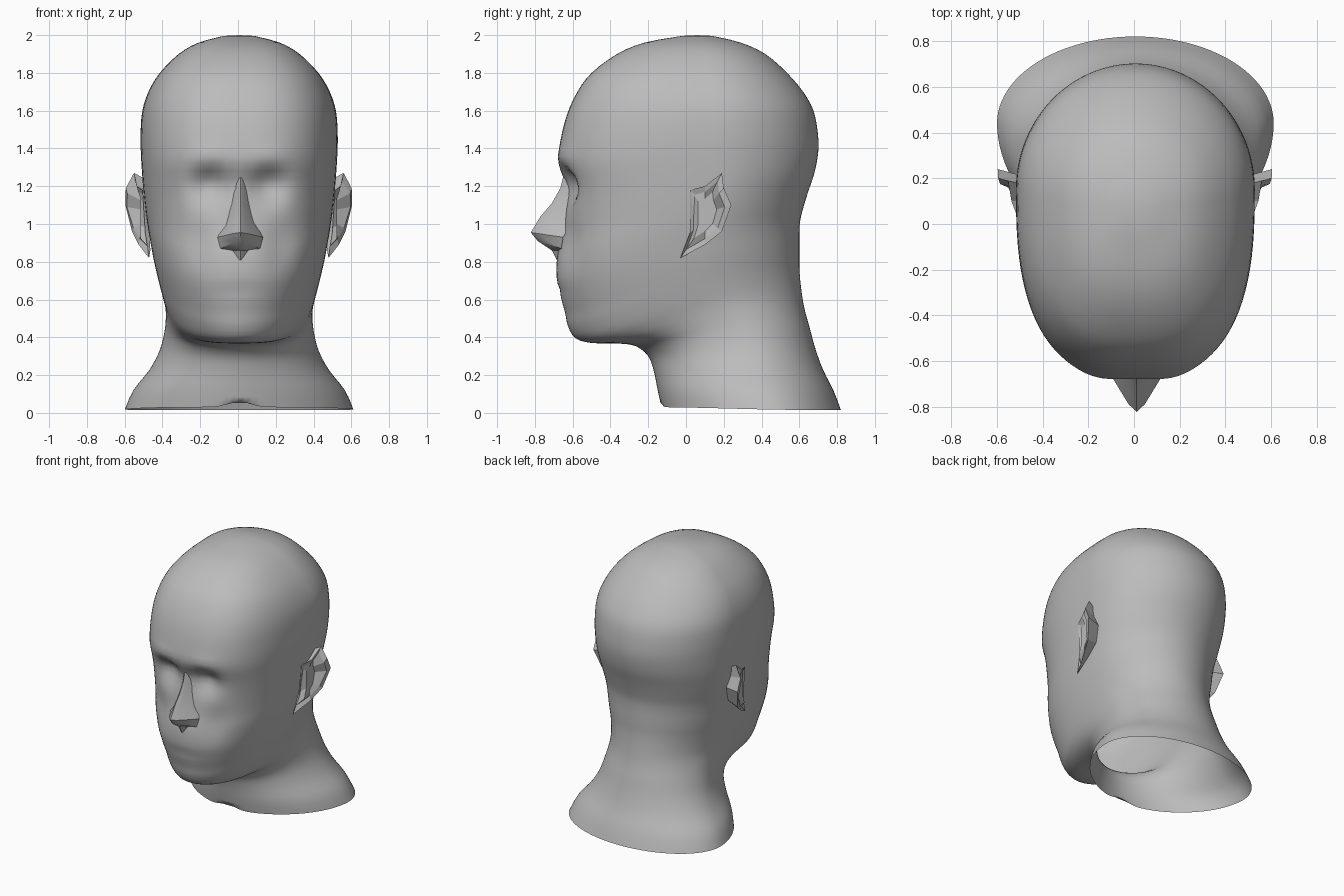
import bpy, bmesh, math
from mathutils import Vector

if "Cube" in bpy.data.objects:
    bpy.data.objects.remove(bpy.data.objects["Cube"])

grey = bpy.data.materials.new("plain_grey")
grey.diffuse_color = (0.5, 0.5, 0.5, 1)
grey.use_nodes = True
grey.node_tree.nodes["Principled BSDF"].inputs["Base Color"].default_value = grey.diffuse_color


def make(name, verts, faces, smooth):
    me = bpy.data.meshes.new(name)
    me.from_pydata(verts, [], faces)
    bm = bmesh.new()
    bm.from_mesh(me)
    bmesh.ops.recalc_face_normals(bm, faces=bm.faces)
    for f in bm.faces:
        f.smooth = smooth
    bm.to_mesh(me)
    bm.free()
    me.materials.append(grey)
    ob = bpy.data.objects.new(name, me)
    bpy.context.collection.objects.link(ob)
    return ob


def grid_faces(rows, cols, closed):
    n = cols if closed else cols - 1
    return [(r * cols + c, r * cols + (c + 1) % cols,
             (r + 1) * cols + (c + 1) % cols, (r + 1) * cols + c)
            for r in range(rows - 1) for c in range(n)]


def catmull(a, b, c, d, t):
    return [0.5 * (2 * q + (r - p) * t + (2 * p - 5 * q + 4 * r - s) * t * t
                   + (3 * q - p - 3 * r + s) * t ** 3)
            for p, q, r, s in zip(a, b, c, d)]


# Head and neck: tilted rings (front y, front z, back y, back z, half width)
RINGS = [
    (-.13, .03, .82, .015, .605), (-.15, .12, .78, .12, .56),
    (-.17, .22, .725, .23, .475), (-.20, .30, .685, .34, .42),
    (-.27, .355, .655, .45, .395), (-.38, .368, .63, .54, .388),
    (-.50, .37, .615, .62, .392), (-.585, .395, .605, .70, .408),
    (-.625, .46, .60, .77, .425), (-.64, .53, .60, .83, .44),
    (-.665, .62, .60, .89, .455), (-.685, .72, .60, .95, .468),
    (-.68, .84, .605, 1.02, .482), (-.65, .96, .625, 1.10, .495),
    (-.64, 1.08, .65, 1.18, .505), (-.645, 1.20, .68, 1.27, .513),
    (-.675, 1.32, .70, 1.38, .52), (-.665, 1.44, .698, 1.48, .522),
    (-.63, 1.58, .675, 1.60, .513), (-.575, 1.70, .62, 1.70, .48),
    (-.50, 1.80, .535, 1.80, .42), (-.365, 1.90, .42, 1.90, .32),
    (-.22, 1.96, .29, 1.96, .215), (-.02, 1.996, .14, 1.996, .08)]
COLS, SUB = 96, 3


def bump(v, centre, size):
    return math.exp(-((v - centre) / size) ** 2)


def face_relief(x, y, z):
    """Pushes in the eye sockets and mouth line, and lifts brows and cheeks."""
    if y > -.3:
        return y
    ax = abs(x)
    high = .07 if z > 1.22 else .11
    y += .075 * bump(ax, .15, .10) * bump(z, 1.22, high)
    y -= .012 * bump(ax, .17, .11) * bump(z, 1.36, .04)
    y += .025 * bump(ax, .22, .09) * bump(z, .88, .12)
    y += .006 * bump(ax, 0, .14) * bump(z, .65, .025)
    return y


verts, rows = [], 0
last = len(RINGS) - 1
for i in range(last + 1):
    for k in range(SUB if i < last else 1):
        ring = [RINGS[min(max(j, 0), last)] for j in (i - 1, i, i + 1, i + 2)]
        yf, zf, yb, zb, w = catmull(*ring, k / SUB)
        front_power = 1.9 + .75 * min(max((zf - .4) / .8, 0), 1)
        yc = yf + .6 * (yb - yf)
        for c in range(COLS):
            a = 2 * math.pi * c / COLS
            s, co = math.sin(a), math.cos(a)
            p = 2 / (front_power if co > 0 else 2)
            x = w * math.copysign(abs(s) ** p, s)
            u = abs(co) ** p
            y = yc + u * ((yf - yc) if co > 0 else (yb - yc))
            # the jaw line climbs quickly from chin to ear, then levels off
            t = (y - yf) / (yb - yf)
            q = min(t / .75, 1)
            z = zf + (zb - zf) * (.3 * t + .7 * q * q * (3 - 2 * q))
            if rows == 0:  # small arch at the front of the neck opening
                z += .03 * bump(x, 0, .08) * (co > 0)
            verts.append((x + .006, face_relief(x, y, z), z))
        rows += 1
faces = grid_faces(rows, COLS, True)
verts.append((.006, .06, 2.0))
top = (rows - 1) * COLS
faces += [(top + c, top + (c + 1) % COLS, len(verts) - 1) for c in range(COLS)]
make("head_and_neck", verts, faces, True)

# Nose: rows of (ridge y, ridge z, root y, root z, half width)
NOSE = [(-.65, 1.25, -.61, 1.25, .03), (-.665, 1.19, -.60, 1.19, .04),
        (-.71, 1.11, -.60, 1.10, .06), (-.77, 1.04, -.61, 1.00, .085),
        (-.822, .955, -.65, .93, .12), (-.785, .91, -.66, .87, .105),
        (-.71, .86, -.66, .86, .055), (-.685, .81, -.67, .81, .02)]
verts = []
for ry, rz, by, bz, w in NOSE:
    for f in (-1, -.3, 0, .3, 1):
        m = {1: 0, .3: .8, 0: 1}[abs(f)]
        verts.append((.012 + f * w, by + (ry - by) * m, bz + (rz - bz) * m))
nose = make("nose", verts, grid_faces(len(NOSE), 5, False), True)
bpy.context.view_layer.objects.active = nose
nose.select_set(True)
bpy.ops.object.shade_smooth_by_angle(angle=math.radians(30))

# Ears: outer outline as (x, y, z), with an inner bowl and a back joined to the head
OUTLINE = [(.51, .02, 1.18), (.54, .10, 1.20), (.555, .19, 1.27),
           (.598, .20, 1.19), (.60, .24, 1.10), (.565, .19, .96),
           (.53, .10, .89), (.475, -.03, .82), (.495, .02, .95)]
mid = Vector((.50, .10, 1.05))
n = len(OUTLINE)
for name, side in (("right_ear", 1), ("left_ear", -1)):
    back, rim, lip, bowl = [], [], [], []
    for p in map(Vector, OUTLINE):
        d = p - mid
        back.append(Vector((.47, mid.y + d.y * .75, mid.z + d.z * .8)))
        rim.append(p)
        lip.append(Vector((p.x - .008, mid.y + d.y * .75, mid.z + d.z * .8)))
        bowl.append(Vector((.52, mid.y + d.y * .45, mid.z + d.z * .55)))
    pts = [(side * v.x + .004, v.y, v.z) for v in back + rim + lip + bowl]
    fs = grid_faces(4, n, True) + [tuple(range(3 * n, 4 * n))]
    make(name, pts, fs, False)
